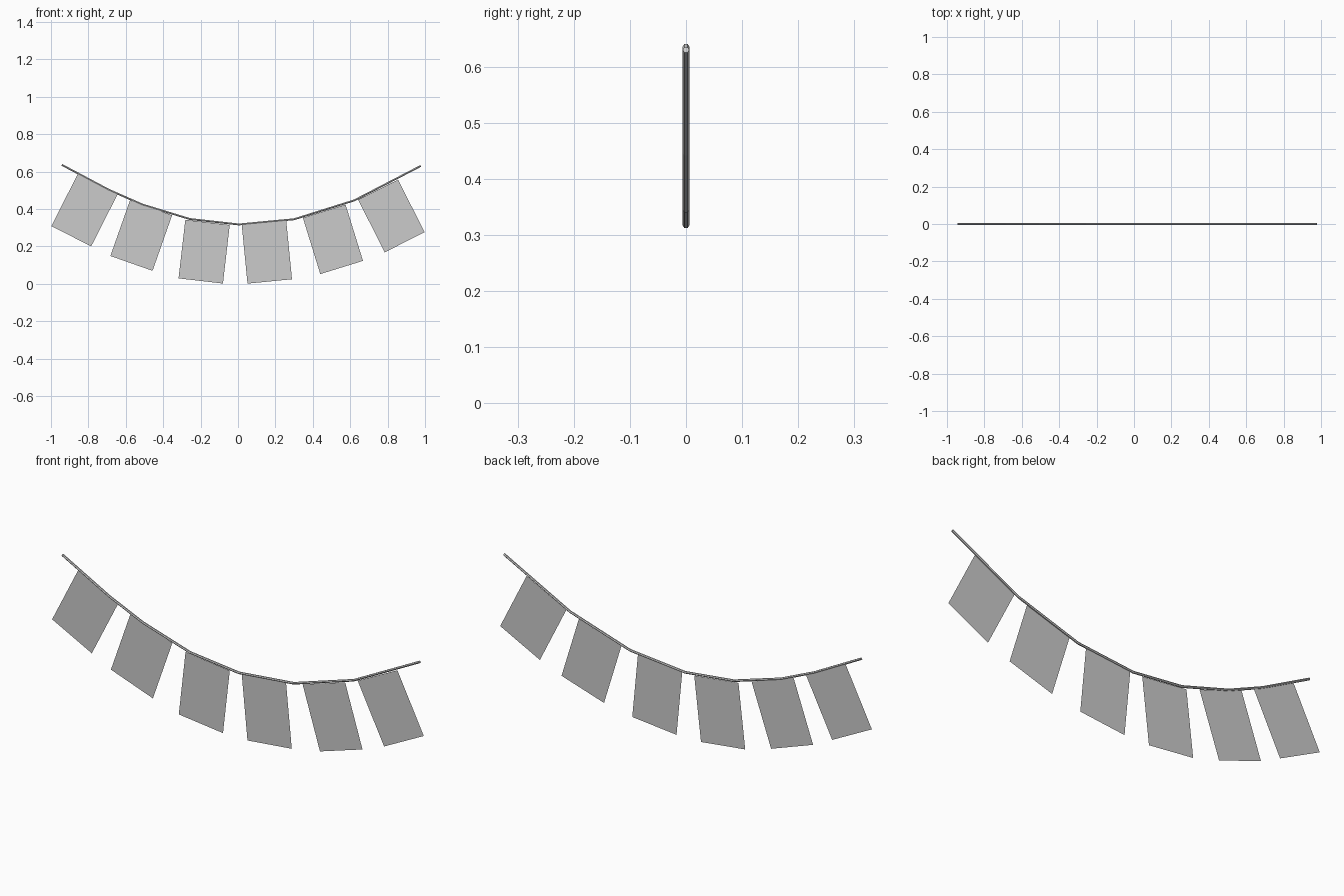
import bpy
from math import radians, cos, sin

if "Cube" in bpy.data.objects:
    bpy.data.objects.remove(bpy.data.objects["Cube"])

# Hanging cord: faceted tube along a sagging path (x, z)
path = [(-0.942, 0.636), (-0.69, 0.502), (-0.51, 0.423), (-0.257, 0.346),
        (0.005, 0.317), (0.30, 0.345), (0.622, 0.446), (0.977, 0.63)]
curve = bpy.data.curves.new("cord", 'CURVE')
curve.dimensions = '3D'
curve.twist_mode = 'Z_UP'
curve.bevel_depth = 0.0058
curve.bevel_resolution = 1
curve.use_fill_caps = True
spline = curve.splines.new('POLY')
spline.points.add(len(path) - 1)
for point, (x, z) in zip(spline.points, path):
    point.co = (x, 0, z, 1)
spline.use_smooth = False
cord = bpy.data.objects.new("cord", curve)
bpy.context.collection.objects.link(cord)

# Cloth flags: flat single-sheet rectangles hung square to the cord
WIDTH, HEIGHT = 0.239, 0.315


def add_flag(index, x, z, tilt):
    c, s = cos(radians(tilt)), sin(radians(tilt))
    half = WIDTH / 2
    corners = [(-half, -HEIGHT), (half, -HEIGHT), (half, 0), (-half, 0)]
    verts = [(x + u * c - v * s, 0, z + u * s + v * c) for u, v in corners]
    mesh = bpy.data.meshes.new(f"flag_{index}")
    mesh.from_pydata(verts, [], [(0, 1, 2, 3)])
    flag = bpy.data.objects.new(f"flag_{index}", mesh)
    bpy.context.collection.objects.link(flag)


# top-edge centre x, z and tilt in degrees
flags = [(-0.749, 0.535, -26.9), (-0.465, 0.406, -19.4), (-0.163, 0.328, -6.6),
         (0.139, 0.326, 5.6), (0.461, 0.388, 17.2), (0.749, 0.503, 26.8)]
for i, (x, z, tilt) in enumerate(flags, 1):
    add_flag(i, x, z, tilt)
